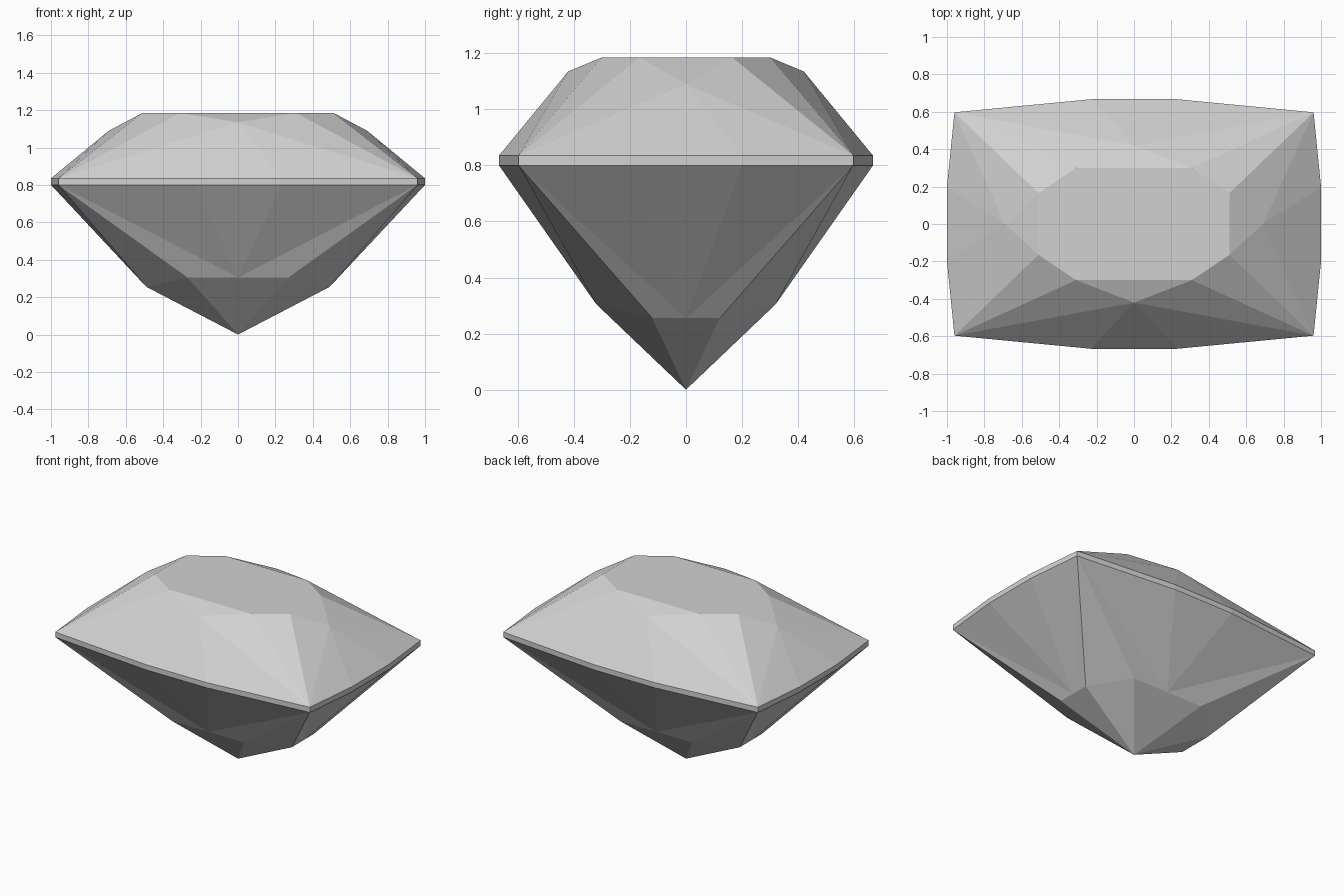
import bpy
import bmesh
from mathutils import Vector

cube = bpy.data.objects.get("Cube")
if cube:
    bpy.data.objects.remove(cube, do_unlink=True)

GIRDLE_LOW, GIRDLE_HIGH, TOP = 0.80, 0.835, 1.185
# Quarter outline of the girdle, from the middle of the back to the middle of the side
OUTLINE = [(0, 0.667), (0.23, 0.667), (0.96, 0.597), (1.0, 0.2), (1.0, 0)]


def add_face(bm, points):
    bm.faces.new([bm.verts.new(p) for p in points])


def add_facets(bm, z, centre, a, b, mid_y, mid_x):
    """Cut one quarter of the crown or pavilion, from the girdle at z to the centre."""
    y0, gy, corner, gx, x0 = [(x, y, z) for x, y in OUTLINE]
    inner_y, inner_x = (0, a[1], a[2]), (b[0], 0, b[2])
    facets = [
        (centre, inner_y, a), (centre, a, b), (centre, b, inner_x),
        (a, b, corner),
        (a, mid_y, corner), (mid_y, gy, corner), (mid_y, y0, gy),
        (b, mid_x, corner), (mid_x, gx, corner), (mid_x, x0, gx),
    ]
    # Star facets beside the table
    if mid_y != inner_y:
        facets += [(inner_y, mid_y, a), (inner_x, mid_x, b)]
    for f in facets:
        add_face(bm, f)


bm = bmesh.new()

# Crown with flat table
add_facets(bm, GIRDLE_HIGH, (0, 0, TOP), (0.31, 0.30, TOP), (0.51, 0.165, TOP),
           (0, 0.42, 1.135), (0.69, 0, 1.09))

# Pavilion down to the point
add_facets(bm, GIRDLE_LOW, (0, 0, 0), (0.27, 0.32, 0.305), (0.49, 0.12, 0.255),
           (0, 0.32, 0.305), (0.49, 0, 0.255))

# Girdle band
for p, q in zip(OUTLINE, OUTLINE[1:]):
    add_face(bm, [(*p, GIRDLE_LOW), (*q, GIRDLE_LOW), (*q, GIRDLE_HIGH), (*p, GIRDLE_HIGH)])

# Mirror the quarter over both axes and weld
for scale in (Vector((-1, 1, 1)), Vector((1, -1, 1))):
    copy = bmesh.ops.duplicate(bm, geom=bm.verts[:] + bm.edges[:] + bm.faces[:])["geom"]
    bmesh.ops.scale(bm, vec=scale,
                    verts=[g for g in copy if isinstance(g, bmesh.types.BMVert)])
bmesh.ops.remove_doubles(bm, verts=bm.verts[:], dist=0.0005)
bmesh.ops.recalc_face_normals(bm, faces=bm.faces[:])
# Merge the halves of facets that cross the mirror lines
bmesh.ops.dissolve_limit(bm, angle_limit=0.002, verts=bm.verts[:], edges=bm.edges[:])
bmesh.ops.recalc_face_normals(bm, faces=bm.faces[:])

mesh = bpy.data.meshes.new("cut_gem")
bm.to_mesh(mesh)
bm.free()
gem = bpy.data.objects.new("cut_gem", mesh)
bpy.context.collection.objects.link(gem)

# Pale grey stone
stone = bpy.data.materials.new("pale_grey")
stone.use_nodes = True
colour = (0.64, 0.64, 0.64, 1)
stone.diffuse_color = colour
stone.node_tree.nodes["Principled BSDF"].inputs["Base Color"].default_value = colour
mesh.materials.append(stone)
